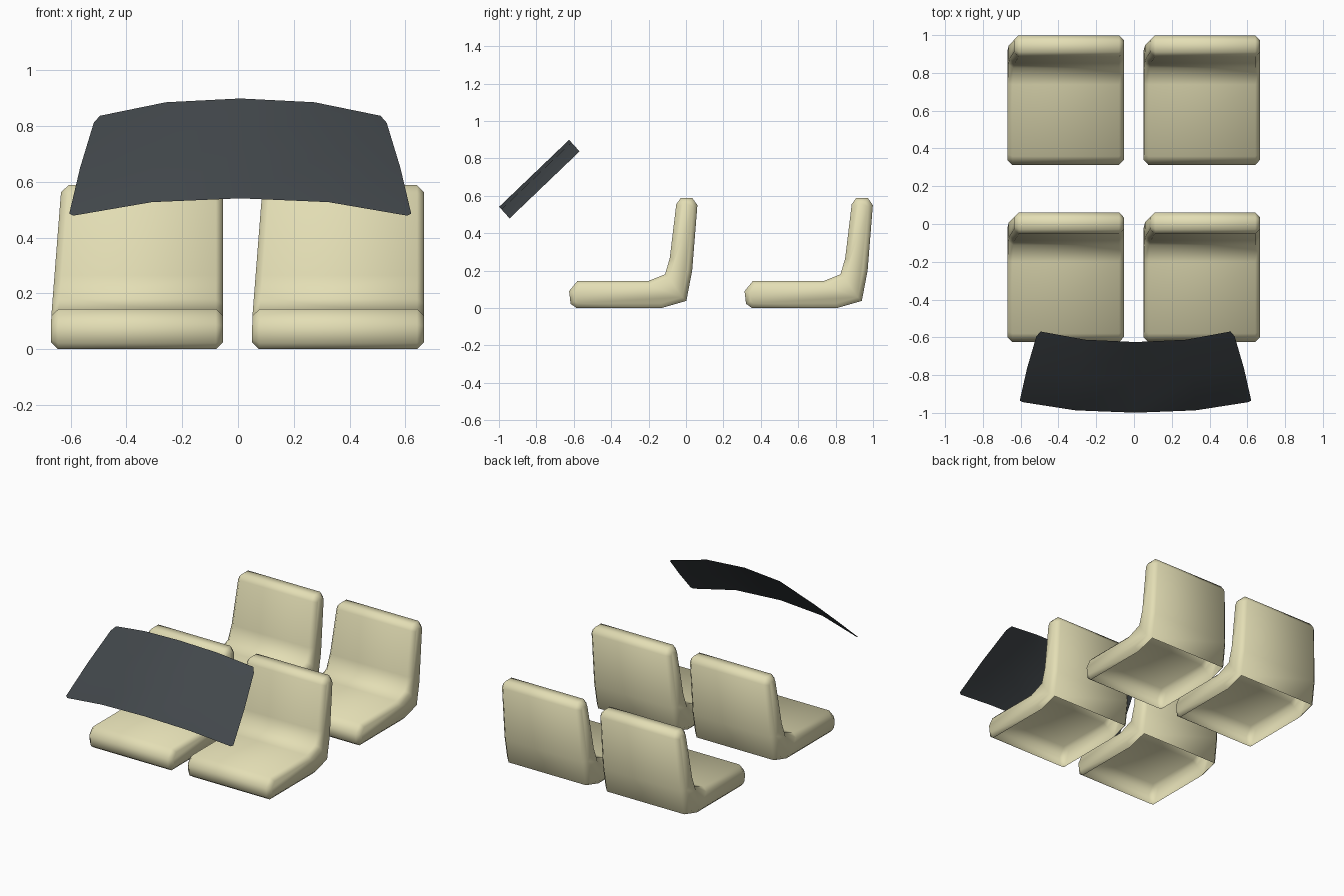
import bpy, bmesh, math
from mathutils import Vector

if "Cube" in bpy.data.objects:
    bpy.data.objects.remove(bpy.data.objects["Cube"])


def material(name, rgb):
    m = bpy.data.materials.new(name)
    m.diffuse_color = (*rgb, 1)
    m.use_nodes = True
    m.node_tree.nodes["Principled BSDF"].inputs["Base Color"].default_value = m.diffuse_color
    return m


cream = material("cream upholstery", (0.77, 0.73, 0.46))
glass = material("dark tinted glass", (0.054, 0.063, 0.070))

# Side outline of a seat (y, z), front seat position
PROFILE = [(-0.625, 0.09), (-0.58, 0.145), (-0.2, 0.145), (-0.112, 0.18),
           (-0.087, 0.265), (-0.052, 0.555), (-0.028, 0.588), (0.034, 0.588),
           (0.061, 0.55), (0.033, 0.2), (0.002, 0.038), (-0.13, 0.0),
           (-0.585, 0.0), (-0.617, 0.022)]
OPEN_EDGES = (10, 11)  # the hollow underside


def inset(points, d):
    """Mitred inward offset of a clockwise outline."""
    out = []
    for i, p in enumerate(points):
        p = Vector(p)
        a = (p - Vector(points[i - 1])).normalized()
        b = (Vector(points[(i + 1) % len(points)]) - p).normalized()
        na, nb = Vector((a.y, -a.x)), Vector((b.y, -b.x))
        out.append(p + (na + nb) * d / (1 + na.dot(nb)))
    return out


def finish(bm, name, mat, angle):
    me = bpy.data.meshes.new(name)
    bm.to_mesh(me)
    bm.free()
    ob = bpy.data.objects.new(name, me)
    bpy.context.collection.objects.link(ob)
    me.materials.append(mat)
    bpy.ops.object.select_all(action='DESELECT')
    ob.select_set(True)
    bpy.context.view_layer.objects.active = ob
    bpy.ops.object.shade_smooth_by_angle(angle=math.radians(angle))
    return ob


def seat(name, x0, dy):
    c, w = 0.025, 0.616
    small = inset(PROFILE, c)
    bm = bmesh.new()
    rings = []
    for x, pts, lean in ((0, small, 1), (c, PROFILE, 1),
                         (w - c, PROFILE, 0), (w, small, 0)):
        ring = []
        for y, z in pts:
            # the left side of the backrest tapers inward with height
            k = lean * 0.036 * max(0, z - 0.11) / 0.46
            ring.append(bm.verts.new((x0 + x + k, y + dy, z)))
        rings.append(ring)
    n = len(PROFILE)
    underside = []
    for step, (r, s) in enumerate(zip(rings, rings[1:])):
        for i in range(n):
            j = (i + 1) % n
            f = bm.faces.new((r[i], r[j], s[j], s[i]))
            if step == 1 and i in OPEN_EDGES:
                underside.append(f)
    bm.faces.new(rings[0])
    bm.faces.new(rings[-1][::-1])
    bmesh.ops.recalc_face_normals(bm, faces=bm.faces)
    bmesh.ops.delete(bm, geom=underside, context='FACES')
    return finish(bm, name, cream, 60)


# Four identical seats in two rows
for row, dy in (("front", 0.0), ("rear", 0.938)):
    seat(row + "_left_seat", -0.67, dy)
    seat(row + "_right_seat", 0.051, dy)

# Curved windscreen: a thin sheet bowed toward the front
bm = bmesh.new()
bottom, top = Vector((0.008, -0.999, 0.541)), Vector((0.008, -0.625, 0.899))
rows = [(0.0, 0.598), (0.02, 0.613), (0.48, 0.574), (0.93, 0.525), (1.0, 0.503)]
cols = [(-1, 1), (-0.53, 0.22), (0, 0), (0.53, 0.22), (1, 1)]
grid = []
for v, half in rows:
    mid = bottom.lerp(top, v)
    grid.append([bm.verts.new(mid + Vector((u * half, b * 0.056, -b * 0.062)))
                 for u, b in cols])
for r, s in zip(grid, grid[1:]):
    for i in range(len(cols) - 1):
        bm.faces.new((r[i], r[i + 1], s[i + 1], s[i]))
finish(bm, "windscreen", glass, 40)
